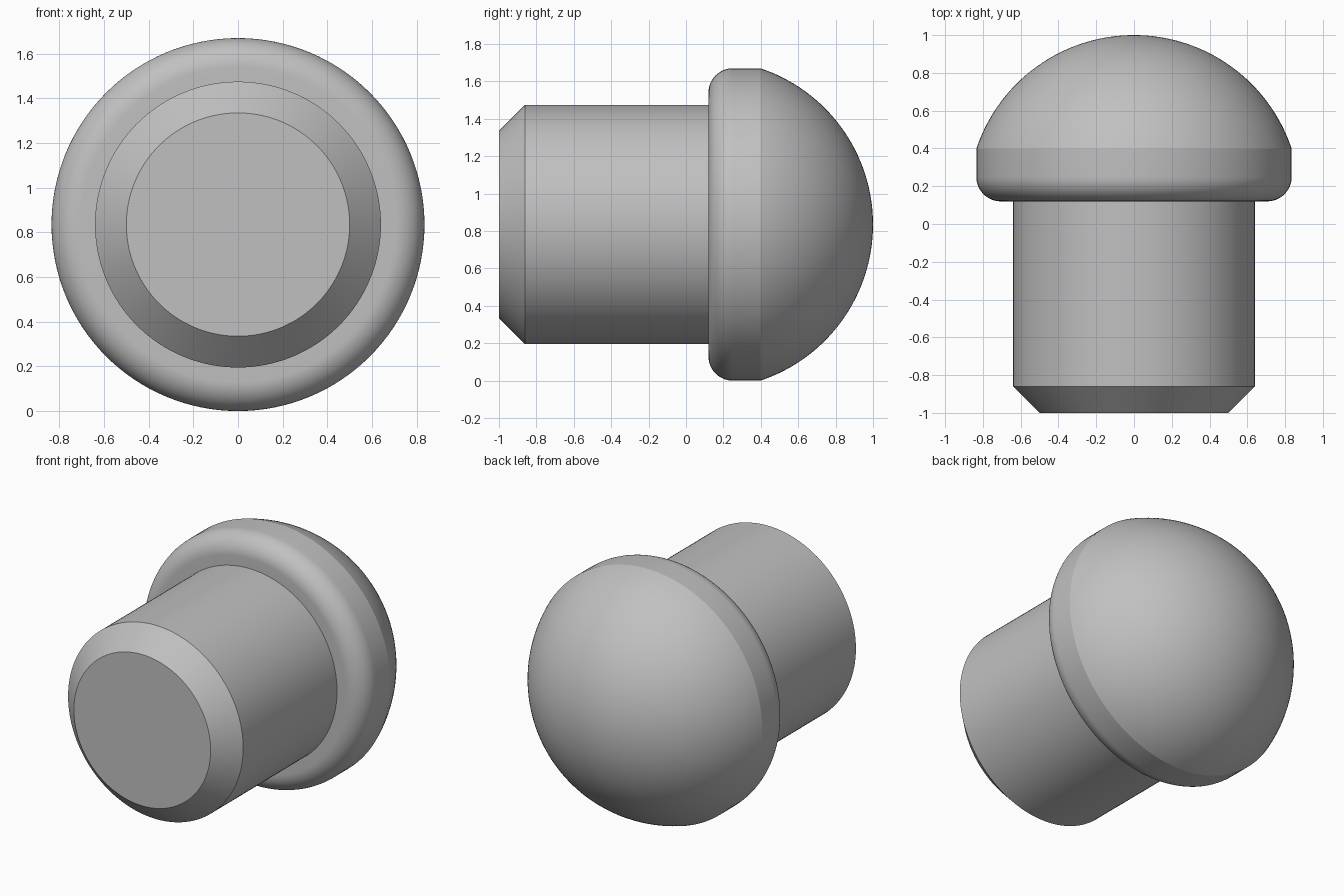
import bpy
import bmesh
from math import sin, cos, pi, radians, asin
from mathutils import Vector

cube = bpy.data.objects.get("Cube")
if cube:
    bpy.data.objects.remove(cube, do_unlink=True)

RIM = 0.835        # head radius, also the axis height
SHAFT = 0.64
COLLAR_Y = 0.12    # underside of the head, also the dome centre
DOME = 0.88
FILLET = 0.13
SEGMENTS = 128


def arc(radius, centre_r, centre_y, start, end, steps):
    """Points (r, y) on an arc, angles measured from the radial direction."""
    angles = [start + (end - start) * i / steps for i in range(steps + 1)]
    return [(centre_r + radius * cos(a), centre_y + radius * sin(a)) for a in angles]


def lathe(name, profile, material):
    """Spin an (r, y) profile about the horizontal y axis."""
    bm = bmesh.new()
    verts = [bm.verts.new((r, y, RIM)) for r, y in profile]
    edges = [bm.edges.new(pair) for pair in zip(verts, verts[1:])]
    bmesh.ops.spin(bm, geom=verts + edges, cent=(0, 0, RIM), axis=(0, 1, 0),
                   angle=2 * pi, steps=SEGMENTS, use_duplicate=False)
    bmesh.ops.remove_doubles(bm, verts=bm.verts, dist=0.0005)
    bmesh.ops.recalc_face_normals(bm, faces=bm.faces)
    mesh = bpy.data.meshes.new(name)
    bm.to_mesh(mesh)
    bm.free()
    mesh.materials.append(material)
    obj = bpy.data.objects.new(name, mesh)
    bpy.context.collection.objects.link(obj)
    bpy.ops.object.select_all(action="DESELECT")
    obj.select_set(True)
    bpy.context.view_layer.objects.active = obj
    bpy.ops.object.shade_smooth_by_angle(angle=radians(12))
    return obj


grey = bpy.data.materials.new("plain grey")
grey.use_nodes = True
grey.diffuse_color = (0.53, 0.53, 0.53, 1)
grey.node_tree.nodes["Principled BSDF"].inputs["Base Color"].default_value = grey.diffuse_color

# Chamfered shaft
shaft = [(0, -1), (0.5, -1), (SHAFT, -0.86), (SHAFT, COLLAR_Y)]
# Collar with a rounded lower rim
collar = arc(FILLET, RIM - FILLET, COLLAR_Y + FILLET, -pi / 2, 0, 16)
# Shallow dome rising from the collar to the tip
dome_start = pi / 2 - asin(RIM / DOME)
dome = arc(DOME, 0, COLLAR_Y, dome_start, pi / 2, 32)

lathe("domed_plug", shaft + collar + dome, grey)
